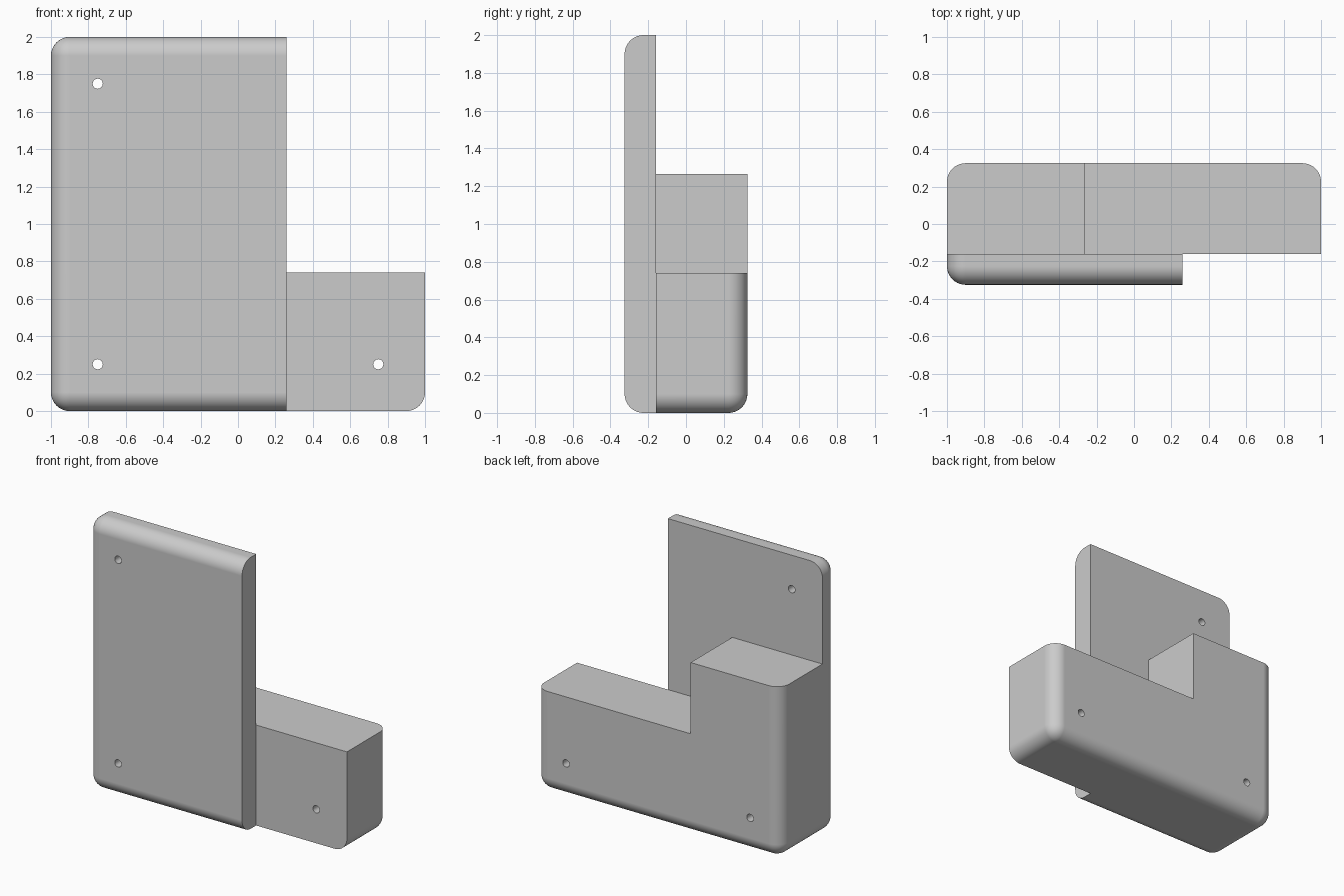
import bpy
import bmesh
import math

cube = bpy.data.objects.get("Cube")
if cube:
    bpy.data.objects.remove(cube, do_unlink=True)

FRONT, SEAM, BACK = -0.325, -0.16, 0.325
LEFT, RIGHT, RADIUS = -1.0, 1.0, 0.1

grey = bpy.data.materials.new("plain grey")
grey.use_nodes = True
colour = (0.6, 0.6, 0.6, 1)
grey.diffuse_color = colour
grey.node_tree.nodes["Principled BSDF"].inputs["Base Color"].default_value = colour


def near(a, b):
    return abs(a - b) < 1e-4


def rounded_slab(name, outline, y0, y1, outer_y, round_sides):
    """Extrude an x-z outline along y; round the chosen outer sides and their corners."""
    bm = bmesh.new()
    face = bm.faces.new([bm.verts.new((x, y0, z)) for x, z in outline])
    moved = bmesh.ops.extrude_face_region(bm, geom=[face])["geom"]
    bmesh.ops.translate(bm, vec=(0, y1 - y0, 0),
                        verts=[v for v in moved if isinstance(v, bmesh.types.BMVert)])
    bmesh.ops.recalc_face_normals(bm, faces=bm.faces[:])

    def sides(v):
        return {s for s in round_sides if near(v.co["xz".index(s[0]) * 2], s[1])}

    edges = []
    for e in bm.edges:
        a, b = e.verts
        shared = sides(a) & sides(b)
        on_outer = near(a.co.y, outer_y) and near(b.co.y, outer_y)
        if (on_outer and shared) or len(shared) == 2:
            edges.append(e)
    bmesh.ops.bevel(bm, geom=edges, offset=RADIUS, segments=10, profile=0.5,
                    affect='EDGES', clamp_overlap=False)
    bmesh.ops.recalc_face_normals(bm, faces=bm.faces[:])
    mesh = bpy.data.meshes.new(name)
    bm.to_mesh(mesh)
    bm.free()
    mesh.materials.append(grey)
    obj = bpy.data.objects.new(name, mesh)
    bpy.context.collection.objects.link(obj)
    return obj


def combine(target, tool, operation):
    mod = target.modifiers.new(operation.lower(), 'BOOLEAN')
    mod.operation, mod.solver, mod.object = operation, 'EXACT', tool
    bpy.ops.object.select_all(action='DESELECT')
    bpy.context.view_layer.objects.active = target
    target.select_set(True)
    bpy.ops.object.modifier_apply(modifier=mod.name)
    bpy.data.objects.remove(tool, do_unlink=True)


# Tall front plate, rounded on every outer edge but the inner one
bracket = rounded_slab(
    "bracket", [(LEFT, 0), (0.26, 0), (0.26, 2), (LEFT, 2)],
    FRONT, SEAM, FRONT, [("x", LEFT), ("z", 0), ("z", 2)])

# Stepped rear block, rounded at the ends and bottom
block = rounded_slab(
    "rear_block",
    [(LEFT, 0), (RIGHT, 0), (RIGHT, 0.74), (-0.265, 0.74), (-0.265, 1.265), (LEFT, 1.265)],
    SEAM, BACK, BACK, [("x", LEFT), ("x", RIGHT), ("z", 0)])
combine(bracket, block, 'UNION')

# Three screw holes, drilled right through
for x, z in [(-0.75, 1.75), (-0.75, 0.25), (0.75, 0.25)]:
    bpy.ops.mesh.primitive_cylinder_add(vertices=32, radius=0.027, depth=2,
                                        location=(x, 0, z), rotation=(math.pi / 2, 0, 0))
    drill = bpy.context.object
    drill.name = "hole_cutter"
    drill.hide_render = True
    drill.data.materials.append(grey)
    combine(bracket, drill, 'DIFFERENCE')

# Smooth roundings, crisp edges, flat large faces
bpy.ops.object.select_all(action='DESELECT')
bpy.context.view_layer.objects.active = bracket
bracket.select_set(True)
bpy.ops.object.shade_smooth_by_angle(angle=math.radians(30))
weighted = bracket.modifiers.new("weighted normals", 'WEIGHTED_NORMAL')
weighted.keep_sharp = True
